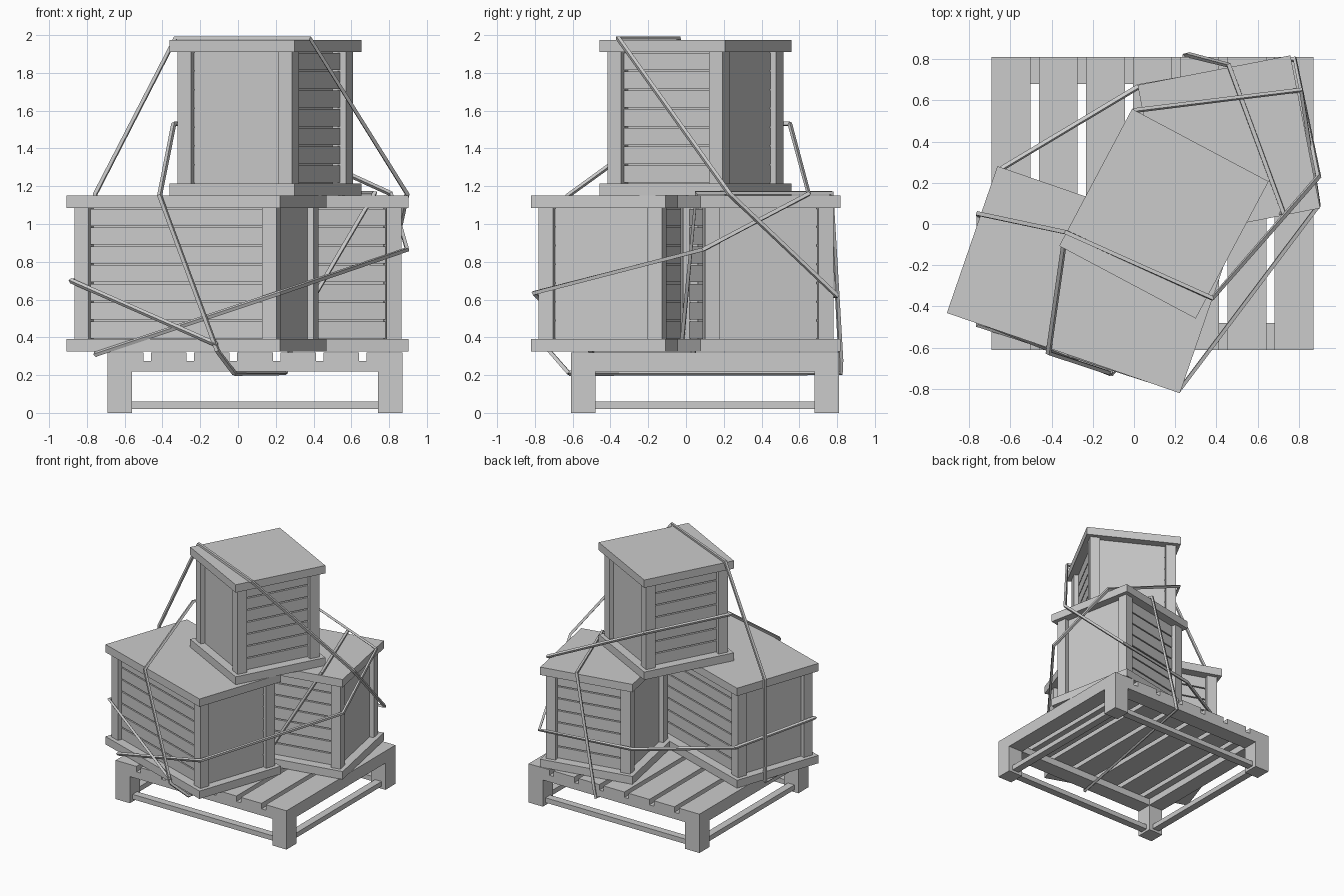
import bpy, bmesh, math
from mathutils import Matrix, Vector

default = bpy.data.objects.get("Cube")
if default:
    bpy.data.objects.remove(default, do_unlink=True)

grey = bpy.data.materials.new("plain grey")
grey.use_nodes = True
COLOR = (0.6, 0.6, 0.6, 1)
grey.diffuse_color = COLOR
grey.node_tree.nodes["Principled BSDF"].inputs["Base Color"].default_value = COLOR


def add_box(bm, x, y, z):
    """Box spanning the given (low, high) ranges."""
    size = Vector((x[1] - x[0], y[1] - y[0], z[1] - z[0]))
    mid = Vector((sum(x), sum(y), sum(z))) / 2
    bmesh.ops.create_cube(bm, size=1, matrix=Matrix.LocRotScale(mid, None, size))


def finish(bm, name, location=(0, 0, 0), angle=0):
    mesh = bpy.data.meshes.new(name)
    bm.to_mesh(mesh)
    bm.free()
    mesh.materials.append(grey)
    obj = bpy.data.objects.new(name, mesh)
    obj.location = location
    obj.rotation_euler.z = math.radians(angle)
    bpy.context.collection.objects.link(obj)


# Pallet: corner posts, upper and lower rails, top slats
X0, X1, Y0, Y1 = -0.69, 0.87, -0.61, 0.81
POST, TOP, DECK, RAIL = 0.13, 0.32, 0.275, 0.22

bm = bmesh.new()
for x in (X0, X1 - POST):
    for y in (Y0, Y1 - POST):
        add_box(bm, (x, x + POST), (y, y + POST), (0, DECK))
finish(bm, "pallet_posts")

bm = bmesh.new()
for low, high, inset in ((RAIL, DECK, 0), (0.02, 0.06, 0.035)):
    for y in (Y0, Y1 - POST):
        add_box(bm, (X0 + POST, X1 - POST), (y + inset, y + POST - inset), (low, high))
    for x in (X0, X1 - POST):
        add_box(bm, (x + inset, x + POST - inset), (Y0 + POST, Y1 - POST), (low, high))
finish(bm, "pallet_rails")

SLATS, GAP = 7, 0.04
width = (X1 - X0 - GAP * (SLATS - 1)) / SLATS
bm = bmesh.new()
for i in range(SLATS):
    x = X0 + i * (width + GAP)
    add_box(bm, (x, x + width), (Y0, Y1), (DECK, TOP))
finish(bm, "pallet_slats")


def crate(name, center, length, depth, angle):
    """Crate with slatted long sides (local y) and plain ends (local x)."""
    height, rim, lip, post, recess = 0.825, 0.065, 0.032, 0.08, 0.035
    hx, hy = length / 2, depth / 2
    bx, by = hx - lip, hy - lip
    px, py = bx - recess, by - recess
    bm = bmesh.new()
    # lid and base
    for z in (0, height - rim):
        add_box(bm, (-hx, hx), (-hy, hy), (z, z + rim))
    # corner posts
    for sx in (-1, 1):
        for sy in (-1, 1):
            add_box(bm, sorted((sx * bx, sx * (bx - post))),
                    sorted((sy * by, sy * (by - post))), (rim, height - rim))
    # core, whose ends are the plain panels
    add_box(bm, (-px, px), (1.5 * lip - py, py - 1.5 * lip), (rim, height - rim))
    # slats
    count, gap = 7, 0.009
    pitch = (height - 2 * rim) / count
    for i in range(count):
        z = rim + i * pitch
        for s in (-1, 1):
            add_box(bm, (-px, px), sorted((s * py, s * (py - 1.5 * lip))),
                    (z + gap / 2, z + pitch - gap / 2))
    finish(bm, name, center, angle)


crate("long_crate", (-0.22, -0.27, 0.325), 1.195, 0.753, -19)
crate("square_crate", (0.46, 0.375, 0.325), 0.755, 0.755, 11)
crate("top_crate", (0.145, 0.05, 1.15), 0.753, 0.75, 62)


def strap(name, points):
    """Thin four-sided band through the given points."""
    curve = bpy.data.curves.new(name, "CURVE")
    curve.dimensions = "3D"
    curve.bevel_depth = 0.014
    curve.bevel_resolution = 0
    curve.use_fill_caps = True
    spline = curve.splines.new("POLY")
    spline.points.add(len(points) - 1)
    for point, co in zip(spline.points, points):
        point.co = (*co, 1)
    spline.use_smooth = False
    curve.materials.append(grey)
    obj = bpy.data.objects.new(name, curve)
    bpy.context.collection.objects.link(obj)


# Strap over the top crate and around the back of the load
strap("over_strap", [
    (-0.75, 0.04, 0.31), (-0.755, 0.05, 1.16), (-0.33, -0.04, 1.985), (0.38, -0.36, 1.985),
    (0.895, 0.23, 1.16), (0.78, 0.8, 0.62), (0.02, 0.665, 0.61),
    (-0.64, 0.27, 0.65), (-0.885, -0.42, 0.70), (-0.11, -0.725, 0.36)])

# Strap around the front corners and the middle of the top crate
strap("middle_strap", [
    (-0.75, 0.04, 0.31), (-0.755, -0.49, 0.31), (0.22, -0.805, 0.635), (0.895, 0.09, 0.865),
    (0.81, 0.65, 1.16), (0.0, 0.55, 1.53), (-0.34, -0.1, 1.53), (-0.415, -0.625, 1.15),
    (-0.11, -0.725, 0.33), (-0.02, -0.62, 0.21)])

# Strap under the pallet and over the square crate
strap("under_strap", [
    (-0.02, -0.62, 0.21), (0.25, 0.82, 0.21), (0.265, 0.82, 0.28), (0.46, 0.77, 1.165),
    (0.725, 0.055, 1.165), (0.27, -0.02, 0.39)])
